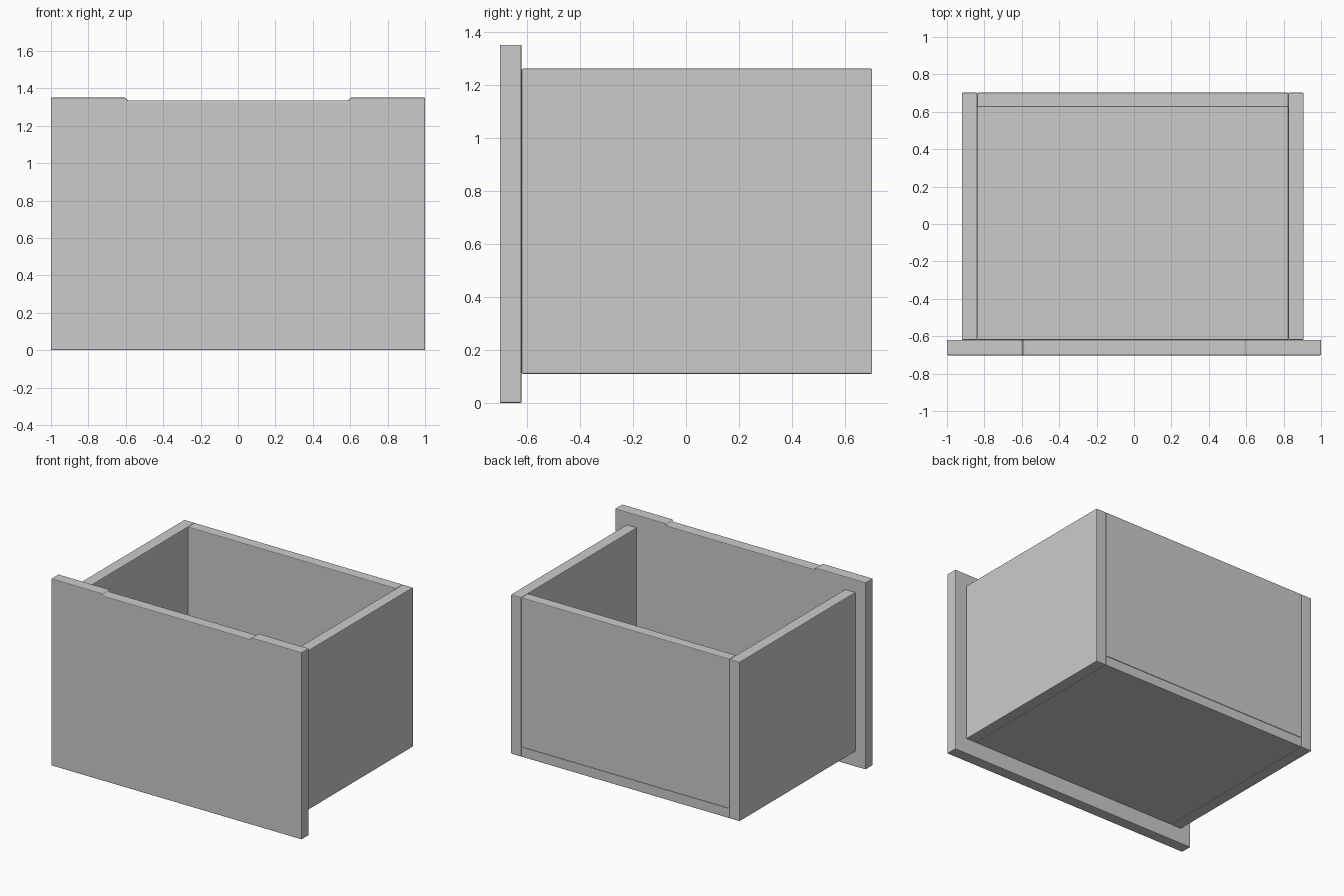
import bpy, bmesh, math

if "Cube" in bpy.data.objects:
    bpy.data.objects.remove(bpy.data.objects["Cube"])

BEVEL = 0.005


def soften(obj):
    """Small eased edges, as on sanded boards."""
    mod = obj.modifiers.new("eased_edges", 'BEVEL')
    mod.width = BEVEL
    mod.segments = 2
    mod.limit_method = 'ANGLE'
    mod.angle_limit = math.radians(40)


def extruded_board(name, outline, y0, y1):
    """Board from an (x, z) outline, extruded from y0 to y1."""
    bm = bmesh.new()
    face = bm.faces.new([bm.verts.new((x, y0, z)) for x, z in outline])
    ext = bmesh.ops.extrude_face_region(bm, geom=[face])
    verts = [v for v in ext["geom"] if isinstance(v, bmesh.types.BMVert)]
    bmesh.ops.translate(bm, vec=(0, y1 - y0, 0), verts=verts)
    bmesh.ops.recalc_face_normals(bm, faces=bm.faces)
    mesh = bpy.data.meshes.new(name)
    bm.to_mesh(mesh)
    bm.free()
    obj = bpy.data.objects.new(name, mesh)
    bpy.context.collection.objects.link(obj)
    soften(obj)
    return obj


def box(name, x, y, z):
    outline = [(x[0], z[0]), (x[1], z[0]), (x[1], z[1]), (x[0], z[1])]
    return extruded_board(name, outline, *y)


FRONT, JOINT, BACK = -0.702, -0.62, 0.702
LOW, HIGH = 0.11, 1.26
IN_L, IN_R = -0.838, 0.825

# Front panel with a shallow finger recess along the top
extruded_board("front_panel", [
    (-1, 0), (1, 0), (1, 1.35), (0.6, 1.35), (0.59, 1.335),
    (-0.59, 1.335), (-0.6, 1.35), (-1, 1.35)], FRONT, JOINT)

# Side walls
box("left_side", (-0.92, IN_L), (JOINT, BACK), (LOW, HIGH))
box("right_side", (IN_R, 0.907), (JOINT, BACK), (LOW, HIGH))

# Bottom board between the sides, back wall standing on it
FLOOR = LOW + 0.07
box("bottom_board", (IN_L, IN_R), (JOINT, BACK), (LOW, FLOOR))
box("back_wall", (IN_L, IN_R), (0.625, BACK), (FLOOR, HIGH))
